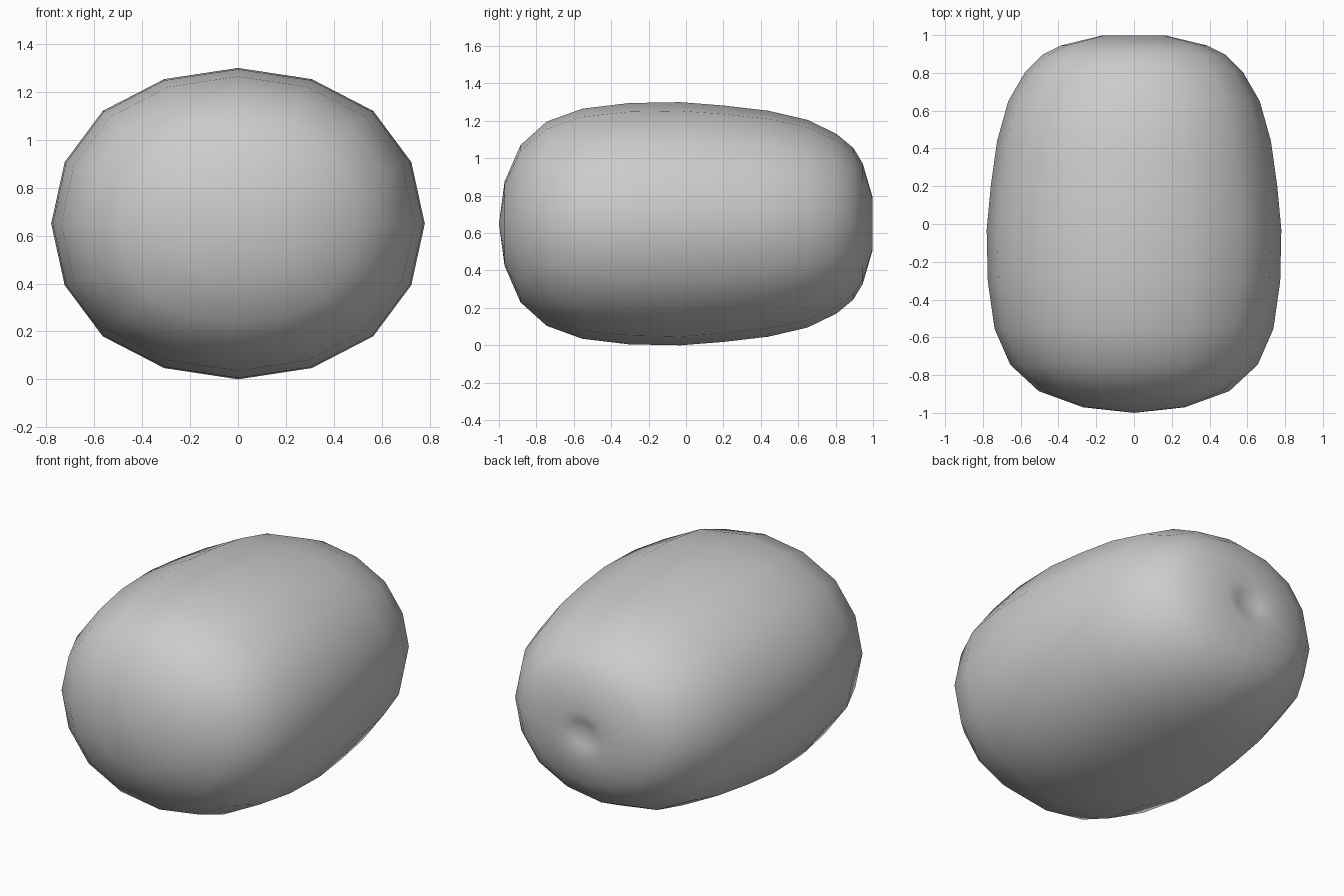
import bpy, bmesh

if "Cube" in bpy.data.objects:
    bpy.data.objects.remove(bpy.data.objects["Cube"])

# Long profile: (y, half height) from rounded front to dimpled back
profile = [(-0.97, 0.225), (-0.885, 0.42), (-0.745, 0.546), (-0.555, 0.615),
           (-0.305, 0.645), (-0.03, 0.65), (0.2, 0.632), (0.44, 0.604),
           (0.65, 0.555), (0.805, 0.48), (0.895, 0.405), (0.945, 0.322),
           (0.998, 0.14), (0.978, 0.07)]
FRONT_Y, BACK_Y = -1.0, 0.96
WIDTH = 1.2        # width to height ratio
MID_Z = 0.65

# Slightly squared 16-sided cross-section, one quarter rotated four times
quarter = [(1, 0), (0.928, 0.395), (0.724, 0.724), (0.395, 0.928)]
section = []
for turn in range(4):
    for a, b in quarter:
        for _ in range(turn):
            a, b = -b, a
        section.append((a, b))

# Body: rings joined with quads, triangle fans at both ends
bm = bmesh.new()
rings = [[bm.verts.new((a * r * WIDTH, y, MID_Z + b * r)) for a, b in section]
         for y, r in profile]
n = len(section)
for r0, r1 in zip(rings, rings[1:]):
    for i in range(n):
        j = (i + 1) % n
        bm.faces.new((r0[i], r0[j], r1[j], r1[i]))
for ring, y in ((rings[0], FRONT_Y), (rings[-1], BACK_Y)):
    pole = bm.verts.new((0, y, MID_Z))
    for i in range(n):
        bm.faces.new((ring[i], ring[(i + 1) % n], pole))
bmesh.ops.recalc_face_normals(bm, faces=bm.faces)
for f in bm.faces:
    f.smooth = True

mesh = bpy.data.meshes.new("rounded_body")
bm.to_mesh(mesh)
bm.free()
body = bpy.data.objects.new("rounded_body", mesh)
bpy.context.collection.objects.link(body)
